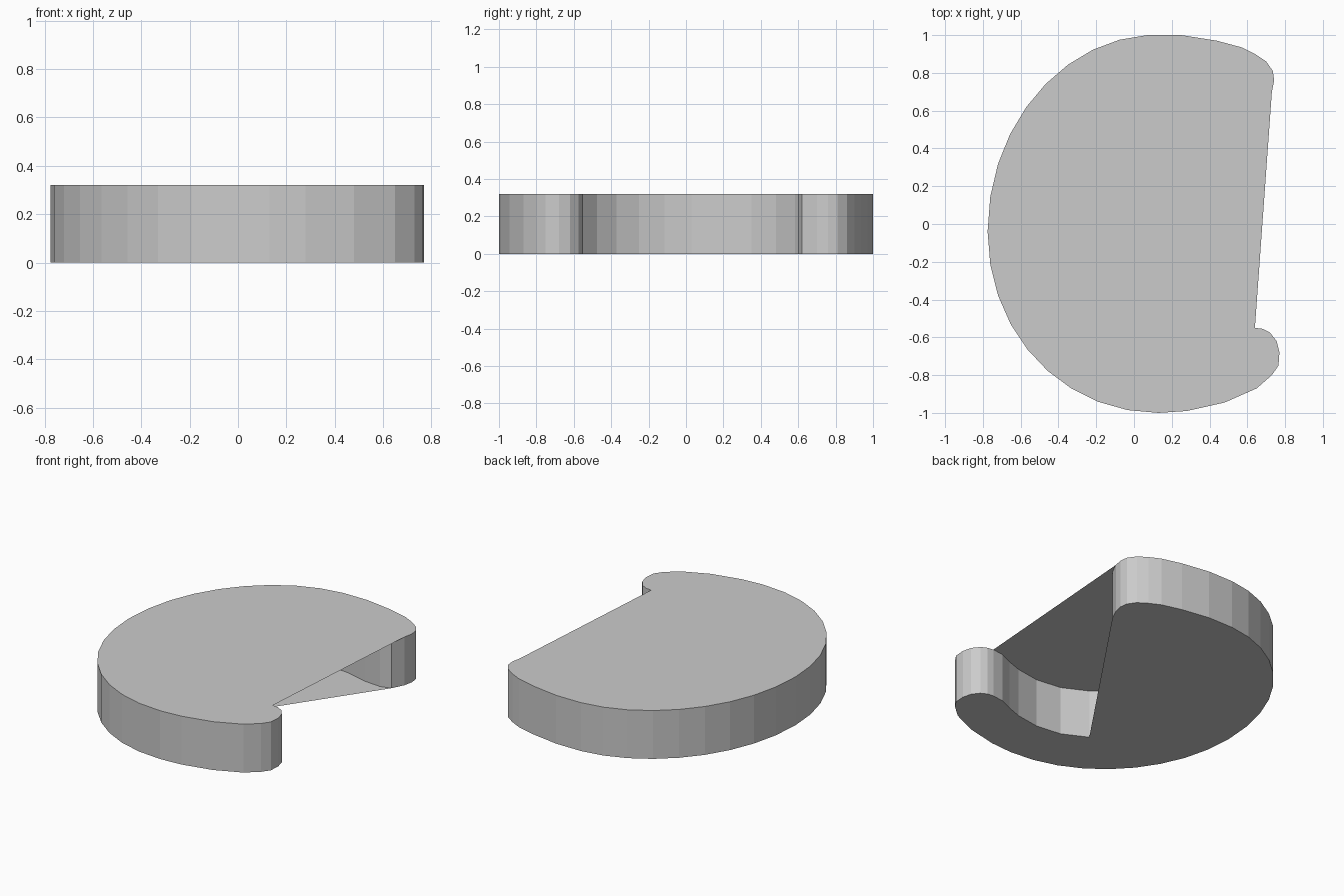
import bpy
import bmesh
from mathutils import Vector
from mathutils.geometry import interpolate_bezier

if "Cube" in bpy.data.objects:
    bpy.data.objects.remove(bpy.data.objects["Cube"])

H = 0.32


def arc(a, ha, hb, b, n):
    """Points along one bezier span, end point left out."""
    pts = interpolate_bezier(*[Vector((*p, 0)) for p in (a, ha, hb, b)], n + 1)
    return [(p.x, p.y) for p in pts[:-1]]


# Outer outline, counter-clockwise from the upper tip to the lower tip
outer = [(.73, .70), (.742, .76), (.735, .81), (.70, .86), (.64, .90), (.57, .935), (.44, .97), (.25, 1)]
outer += arc((.07, 1), (-.38, .97), (-.775, .53), (-.775, -.04), 9)
outer += arc((-.775, -.04), (-.775, -.58), (-.38, -1), (.13, -1), 9)
outer += [(.13, -1), (.28, -.99), (.48, -.945), (.65, -.87), (.73, -.80), (.765, -.75), (.77, -.68),
          (.755, -.62), (.72, -.575), (.68, -.555), (.64, -.55)]

# Recess wall, from the lower tip around the hollow and back to the upper tip
lower_lip = [(.56, -.56), (.47, -.60), (.37, -.635), (.21, -.66), (.04, -.64), (-.12, -.56)]
back = arc((-.12, -.56), (-.30, -.44), (-.38, -.22), (-.38, .03), 5)[1:]
back += arc((-.38, .03), (-.38, .38), (-.19, .67), (.16, .67), 6)
upper_lip = [(.16, .67), (.35, .65), (.50, .61), (.62, .60), (.69, .62)]

loop = outer + lower_lip + back + upper_lip
bm = bmesh.new()
low = [bm.verts.new((x, y, 0)) for x, y in loop]
top = [bm.verts.new((x, y, H)) for x, y in loop]

# Side walls all around the crescent
n = len(loop)
for i in range(n):
    j = (i + 1) % n
    bm.faces.new((low[i], low[j], top[j], top[i]))

# Top plate spans the hollow straight from tip to tip
bm.faces.new(top[:len(outer)])
# Bottom plate follows the lower lip, then cuts straight to the upper tip
bottom = low[:len(outer) + len(lower_lip)] + [low[-1]]
bm.faces.new(bottom[::-1])

mesh = bpy.data.meshes.new("crescent_disc")
bm.to_mesh(mesh)
bm.free()
bpy.context.collection.objects.link(bpy.data.objects.new("crescent_disc", mesh))
